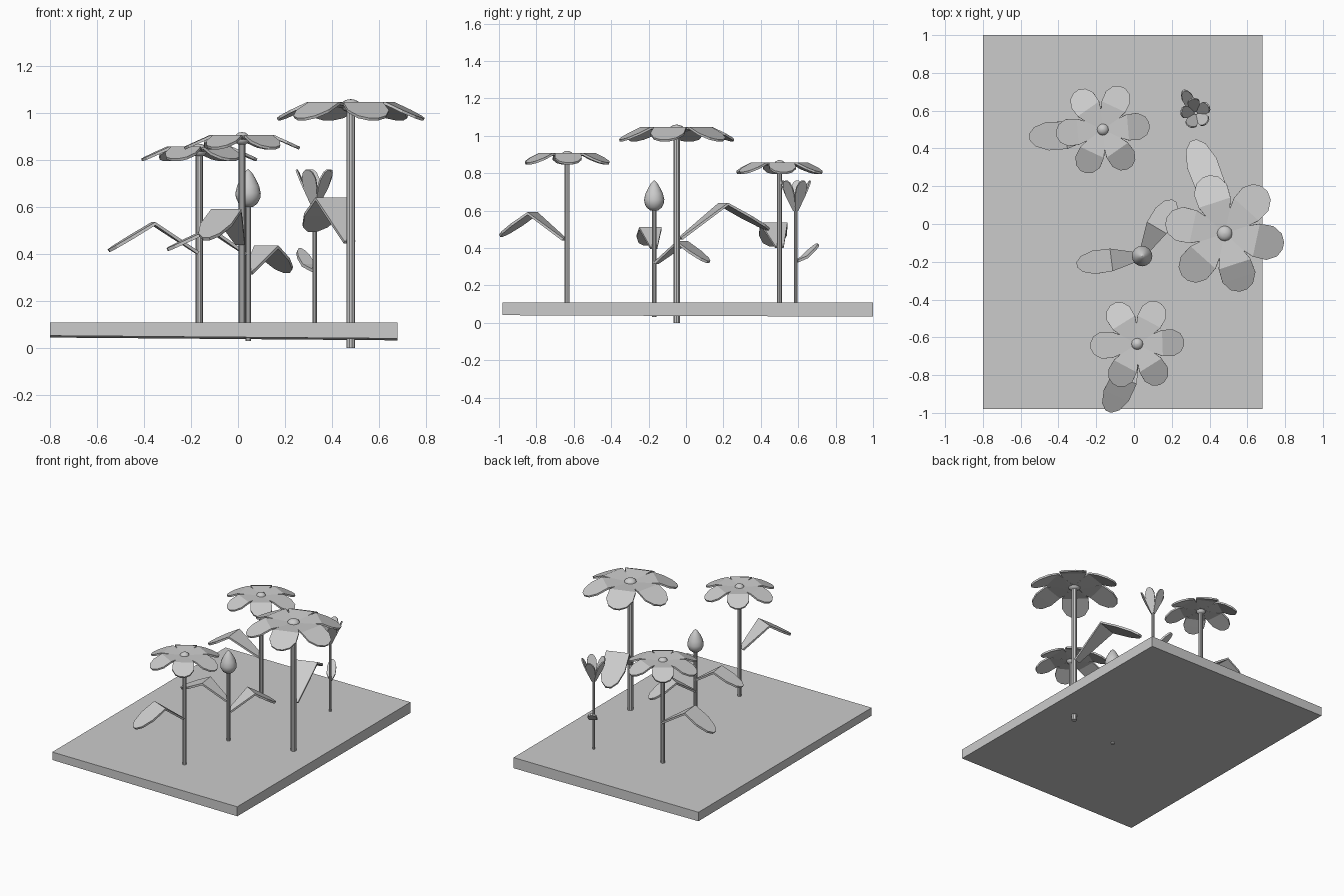
import bpy, bmesh
from math import sin, cos, radians, pi
from mathutils import Vector

if "Cube" in bpy.data.objects:
    bpy.data.objects.remove(bpy.data.objects["Cube"])

UP = Vector((0, 0, 1))


def finish(name, bm, thickness=0, smooth=False):
    mesh = bpy.data.meshes.new(name)
    bmesh.ops.recalc_face_normals(bm, faces=bm.faces[:])
    bm.to_mesh(mesh)
    bm.free()
    ob = bpy.data.objects.new(name, mesh)
    bpy.context.collection.objects.link(ob)
    if smooth:
        for p in mesh.polygons:
            p.use_smooth = True
    if thickness:
        mod = ob.modifiers.new("thickness", "SOLIDIFY")
        mod.thickness = thickness
        mod.offset = 0
    return ob


def blade(bm, start, fold, tip, hw, side):
    """Folded petal or leaf: narrow root, wide fold, rounded end."""
    start, fold, tip = Vector(start), Vector(fold), Vector(tip)
    rows = [(start, .3), (fold, .97), (fold.lerp(tip, .5), 1),
            (fold.lerp(tip, .85), .68), (tip, .22)]
    prev = None
    for p, w in rows:
        pair = [bm.verts.new(p + side * hw * w), bm.verts.new(p - side * hw * w)]
        if prev:
            bm.faces.new((prev[0], prev[1], pair[1], pair[0]))
        prev = pair


def lathe(name, x, y, profile, sides, smooth=False):
    bm = bmesh.new()
    rings = [[bm.verts.new((x + r * cos(2 * pi * i / sides), y + r * sin(2 * pi * i / sides), z))
              for i in range(sides)] for r, z in profile]
    for a, b in zip(rings, rings[1:]):
        for i in range(sides):
            j = (i + 1) % sides
            bm.faces.new((a[i], a[j], b[j], b[i]))
    bm.faces.new(rings[0][::-1])
    bm.faces.new(rings[-1])
    return finish(name, bm, smooth=smooth)


def stem(name, x, y, r, z0, z1):
    return lathe(name, x, y, [(r, z0), (r, z1)], 10)


def leaf(name, start, fold, tip, hw):
    d = Vector(tip) - Vector(start)
    d.z = 0
    bm = bmesh.new()
    blade(bm, start, fold, tip, hw, UP.cross(d.normalized()))
    return finish(name, bm, .014)


def petals(name, x, y, count, turn, root, fold, tip, hw, thickness):
    """Ring of petals; root, fold and tip are (radius, height)."""
    bm = bmesh.new()
    for k in range(count):
        a = radians(turn) + 2 * pi * k / count
        d = Vector((cos(a), sin(a), 0))
        pts = [Vector((x, y, z)) + d * r for r, z in (root, fold, tip)]
        blade(bm, *pts, hw, UP.cross(d))
    return finish(name, bm, thickness)


def flower(name, x, y, top, radius, turn, stem_r, z0):
    stem(name + "_stem", x, y, stem_r, z0, top - .03)
    petals(name + "_petals", x, y, 6, turn, (.05 * radius, top - .07 * radius),
           (.54 * radius, top - .008), (radius, top - .24 * radius), .29 * radius, .012)
    # domed flower centre
    r = .13 * radius
    c = top - .018
    lathe(name + "_centre", x, y,
          [(r * sin(pi * i / 8) + .0005, c - .028 * cos(pi * i / 8)) for i in range(9)],
          12, True)


# ground slab with a slightly sloping underside
bm = bmesh.new()
bmesh.ops.create_cube(bm, size=1)
for v in bm.verts:
    right, back, top = v.co.x > 0, v.co.y > 0, v.co.z > 0
    v.co = Vector((.68 if right else -.80, 1.0 if back else -.98,
                   .11 if top else .053 - .012 * right - .008 * back))
finish("ground_slab", bm)

# three open flowers
flower("back_flower", -.165, .50, .86, .245, 5, .015, .08)
flower("front_flower", .017, -.635, .91, .245, 2, .014, .08)
flower("tall_flower", .48, -.05, 1.05, .315, 48, .019, 0)

# closed bud
stem("bud_stem", .043, -.17, .012, .03, .62)
lathe("bud", .043, -.17, [(.001, .598), (.022, .602), (.041, .617), (.052, .64), (.054, .66),
                          (.047, .69), (.032, .722), (.016, .748), (.001, .762)], 16, True)

# half-open cup flower
stem("cup_stem", .327, .587, .009, .08, .63)
petals("cup_petals", .327, .587, 5, 30, (.008, .60), (.045, .685), (.078, .76), .032, .008)

# leaves
leaf("back_leaf", (-.17, .50, .405), (-.36, .47, .53), (-.55, .46, .415), .075)
leaf("front_leaf", (.01, -.65, .445), (-.05, -.82, .585), (-.135, -.99, .465), .072)
leaf("tall_leaf", (.475, -.03, .45), (.405, .20, .635), (.315, .44, .50), .082)
leaf("bud_leaf_left", (.035, -.172, .40), (-.12, -.19, .505), (-.30, -.215, .42), .062)
leaf("bud_leaf_right", (.045, -.16, .32), (.12, -.02, .43), (.21, .12, .325), .062)
leaf("cup_leaf", (.325, .595, .33), (.30, .635, .352), (.262, .705, .42), .03)
